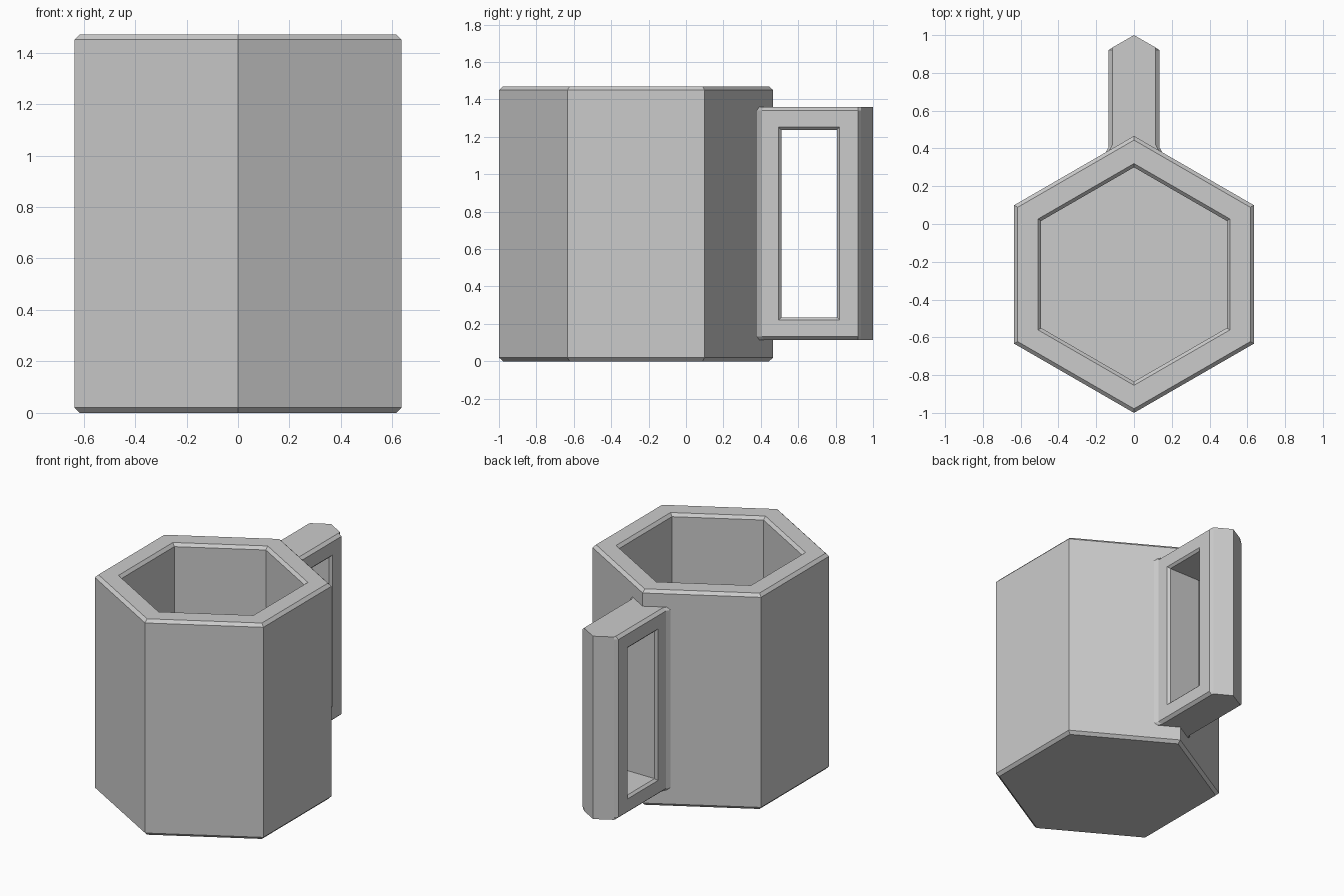
import bpy, bmesh, math

if "Cube" in bpy.data.objects:
    bpy.data.objects.remove(bpy.data.objects["Cube"])

CY = -0.267   # mug axis
R = 0.733     # outer corner radius


def loft(name, rings):
    """Skin matching rings of points and cap both ends."""
    bm = bmesh.new()
    loops = [[bm.verts.new(p) for p in ring] for ring in rings]
    n = len(loops[0])
    for a, b in zip(loops, loops[1:]):
        for i in range(n):
            j = (i + 1) % n
            bm.faces.new((a[i], a[j], b[j], b[i]))
    bm.faces.new(loops[0][::-1])
    bm.faces.new(loops[-1])
    bmesh.ops.recalc_face_normals(bm, faces=bm.faces[:])
    me = bpy.data.meshes.new(name)
    bm.to_mesh(me)
    bm.free()
    ob = bpy.data.objects.new(name, me)
    bpy.context.collection.objects.link(ob)
    return ob


def boolean(ob, tool, op):
    """Apply a boolean and discard the tool object."""
    m = ob.modifiers.new(op, 'BOOLEAN')
    m.operation, m.object, m.solver = op, tool, 'EXACT'
    tool.hide_render = True
    bpy.context.view_layer.objects.active = ob
    bpy.ops.object.modifier_apply(modifier=m.name)
    bpy.data.objects.remove(tool)


def hexagon(r, z):
    return [(r * math.sin(math.radians(60 * i)),
             CY + r * math.cos(math.radians(60 * i)), z) for i in range(6)]


def wall_y(x):
    return CY + R - x * math.tan(math.radians(30))


def plan(w, z):
    """Handle outline from above: pointed outer end, small flare at the wall."""
    f = w + 0.017
    half = [(0.112, 0.936), (w, 0.92), (w, wall_y(w) + 0.018),
            (f, wall_y(f) - 0.003), (w, 0.35)]
    return ([(0, 1.0, z)] + [(x, y, z) for x, y in half]
            + [(-x, y, z) for x, y in reversed(half)])


def window(x, g):
    """Window rectangle grown by g."""
    y0, y1, z0, z1 = 0.51 - g, 0.807 + g, 0.235 - g, 1.237 + g
    return [(x, y0, z0), (x, y1, z0), (x, y1, z1), (x, y0, z1)]


# Six-sided cup with chamfered rims and hollow inside
cup = loft("mug", [hexagon(r, z) for r, z in (
    (R - 0.022, 0), (R, 0.02), (R, 1.45), (R - 0.022, 1.47),
    (0.587, 1.47), (0.567, 1.45), (0.567, 0.13))])

# Handle bar with chamfered long edges
handle = loft("handle", [plan(w, z) for w, z in (
    (0.115, 0.115), (0.135, 0.133), (0.135, 1.342), (0.115, 1.36))])

# Handle opening with chamfered edges
cutter = loft("handle_opening", [window(x, g) for x, g in (
    (-0.15, 0.03), (-0.12, 0), (0.12, 0), (0.15, 0.03))])
boolean(handle, cutter, 'DIFFERENCE')

# Join handle to cup
boolean(cup, handle, 'UNION')
